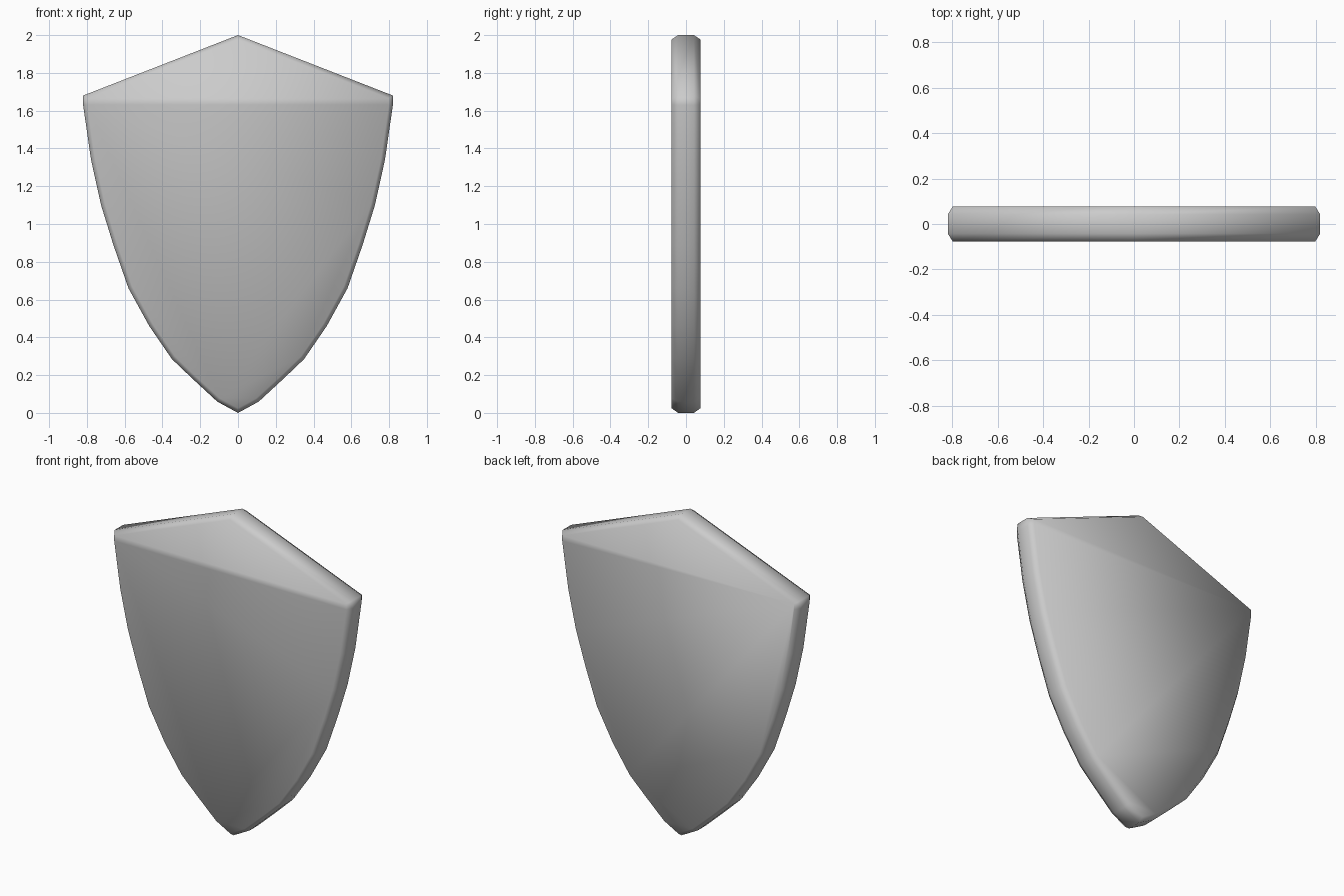
import bpy, bmesh

if "Cube" in bpy.data.objects:
    bpy.data.objects.remove(bpy.data.objects["Cube"])

# Right half of the outline (x, z), from top peak to bottom tip
half = [(0.82, 1.68), (0.82, 1.63), (0.778, 1.34), (0.725, 1.10), (0.66, 0.89),
        (0.58, 0.66), (0.47, 0.46), (0.35, 0.285), (0.24, 0.18), (0.11, 0.06)]
outline = [(0, 2.0)] + half + [(0, 0.0)] + [(-x, z) for x, z in reversed(half)]

RIM, DEPTH, INSET = 0.042, 0.077, 0.022

bm = bmesh.new()

# Straight rim band
front = [bm.verts.new((x, -RIM, z)) for x, z in outline]
back = [bm.verts.new((x, RIM, z)) for x, z in outline]
caps = [bm.faces.new(front), bm.faces.new(back[::-1])]
n = len(outline)
for i in range(n):
    j = (i + 1) % n
    bm.faces.new((front[i], back[i], back[j], front[j]))
bmesh.ops.recalc_face_normals(bm, faces=bm.faces[:])

# Chamfered front and back faces, each split across the shoulders
for cap in caps:
    bmesh.ops.inset_region(bm, faces=[cap], thickness=INSET, depth=0, use_even_offset=True)
    side = 1 if cap.calc_center_median().y > 0 else -1
    for v in cap.verts:
        v.co.y = side * DEPTH
    upper = [v for v in cap.verts if v.co.z > 1.5]
    left = max((v for v in upper if v.co.x < -0.5), key=lambda v: v.co.z)
    right = max((v for v in upper if v.co.x > 0.5), key=lambda v: v.co.z)
    bmesh.ops.connect_verts(bm, verts=[left, right])

for f in bm.faces:
    f.smooth = True

mesh = bpy.data.meshes.new("shield")
bm.to_mesh(mesh)
bm.free()
shield = bpy.data.objects.new("shield", mesh)
bpy.context.collection.objects.link(shield)
